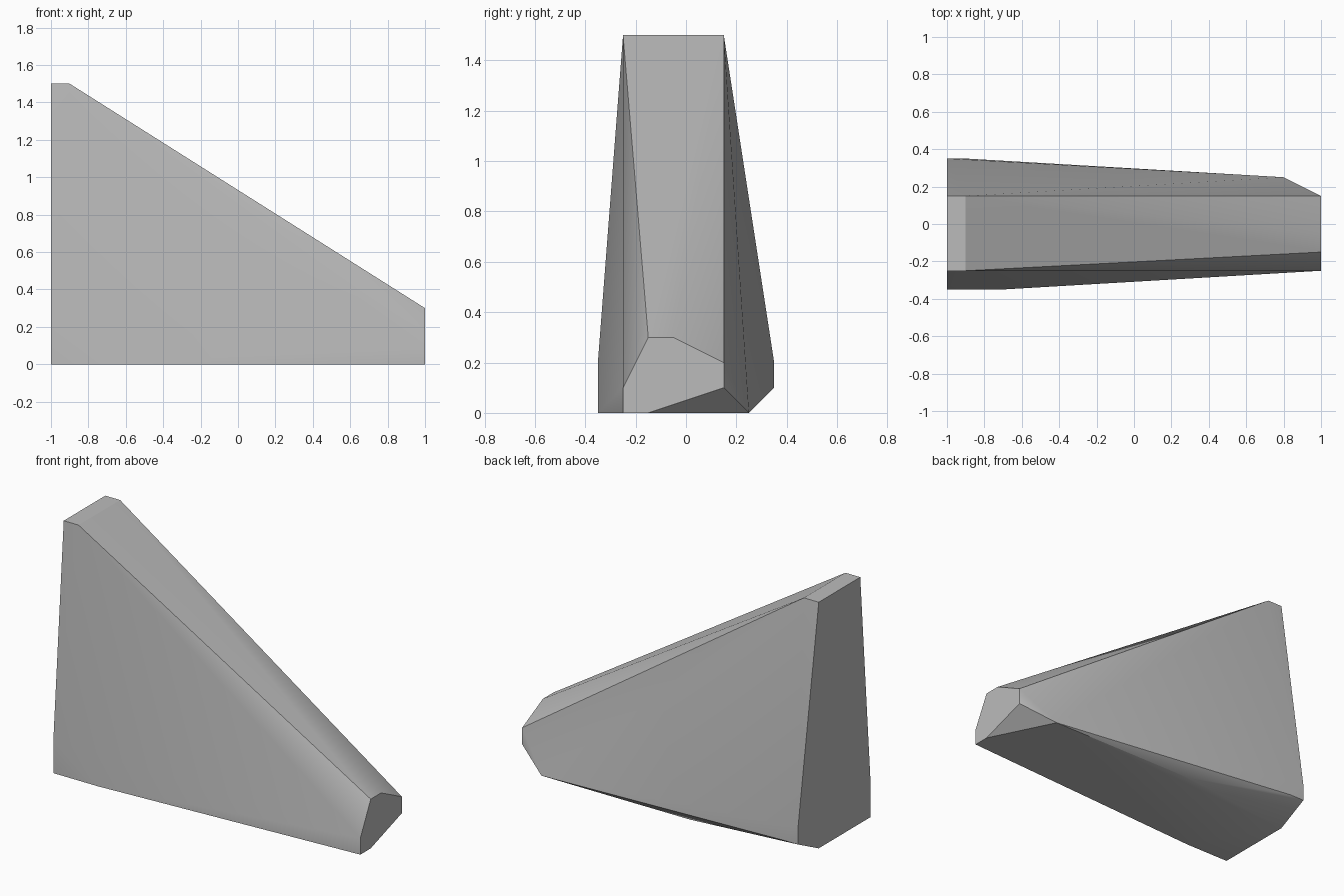
import bpy, bmesh, math

cube = bpy.data.objects.get("Cube")
if cube:
    bpy.data.objects.remove(cube, do_unlink=True)

# Plain grey stone material
grey = bpy.data.materials.new("grey")
grey.use_nodes = True
colour = (0.5, 0.5, 0.5, 1)
grey.diffuse_color = colour
grey.node_tree.nodes["Principled BSDF"].inputs["Base Color"].default_value = colour

# Cross-section corners (y, z) of the chiselled wedge, keyed by x station
sections = {
    -1.0: [(-.25, 1.5), (.15, 1.5), (.35, .2), (.35, .1), (.15, 0), (-.35, 0), (-.35, .2)],
    -0.9: [(-.25, 1.5), (.15, 1.5), (.35, .1)],
    -0.7: [(-.35, 0)],
    -0.2: [(.25, 0)],
    0.8: [(.25, 0)],
    1.0: [(-.15, .3), (-.05, .3), (.15, .2), (.15, .1), (-.15, 0), (-.25, 0), (-.25, .1)],
}

# Wrap a convex solid around the sections
bm = bmesh.new()
for x, corners in sections.items():
    for y, z in corners:
        bm.verts.new((x, y, z))
hull = bmesh.ops.convex_hull(bm, input=bm.verts[:])
loose = [v for v in bm.verts if not v.link_faces]
bmesh.ops.delete(bm, geom=loose, context='VERTS')
bmesh.ops.dissolve_limit(bm, angle_limit=math.radians(0.5), verts=bm.verts[:], edges=bm.edges[:])
bmesh.ops.recalc_face_normals(bm, faces=bm.faces[:])

mesh = bpy.data.meshes.new("wedge_block")
bm.to_mesh(mesh)
bm.free()
mesh.materials.append(grey)
block = bpy.data.objects.new("wedge_block", mesh)
bpy.context.collection.objects.link(block)

# Soften shallow facets, keep the strong edges crisp
bpy.ops.object.select_all(action='DESELECT')
block.select_set(True)
bpy.context.view_layer.objects.active = block
bpy.ops.object.shade_smooth_by_angle(angle=math.radians(30))
